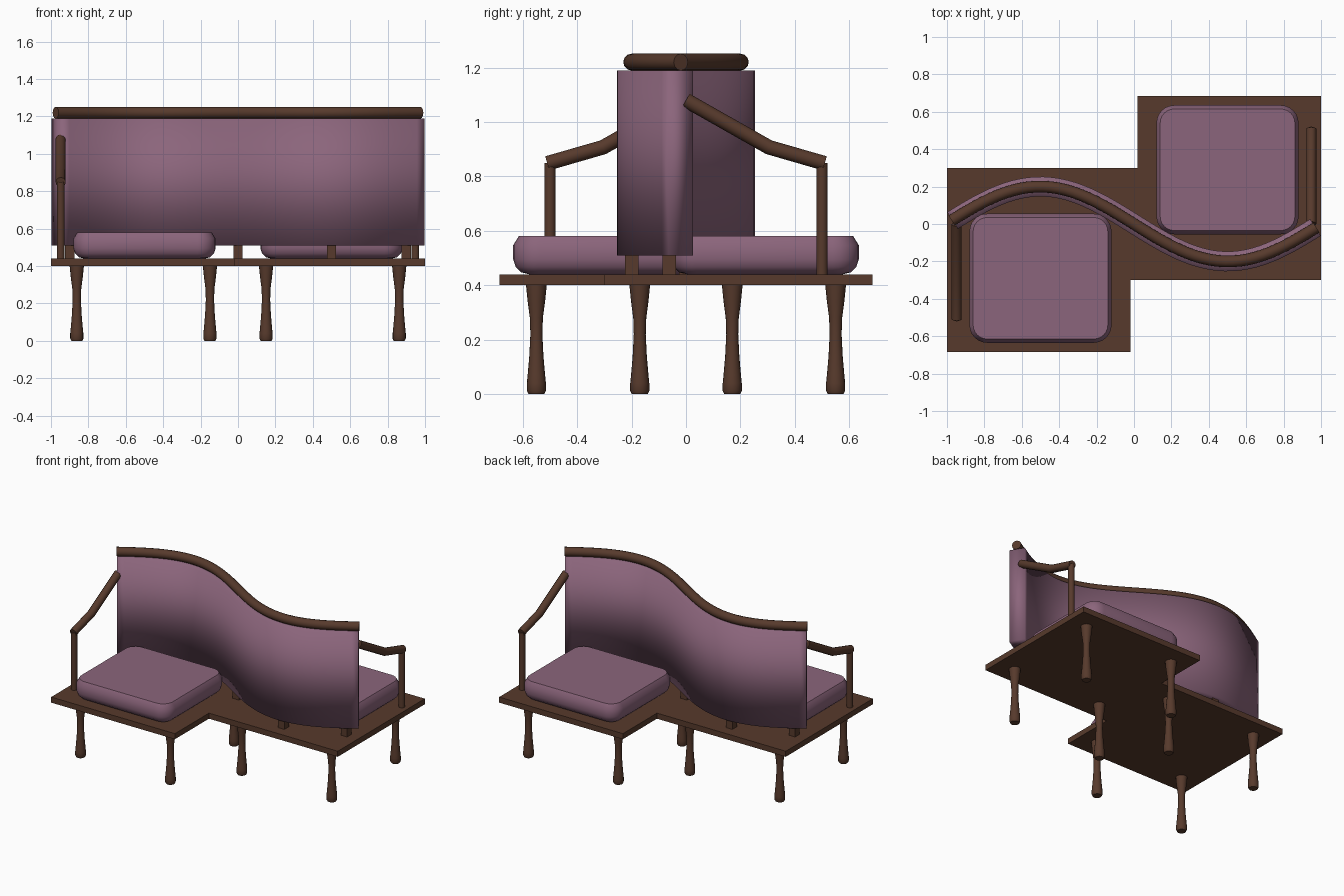
import bpy, bmesh, math
from mathutils import Vector

if "Cube" in bpy.data.objects:
    bpy.data.objects.remove(bpy.data.objects["Cube"])


def material(name, color):
    m = bpy.data.materials.new(name)
    m.diffuse_color = (*color, 1)
    m.use_nodes = True
    m.node_tree.nodes["Principled BSDF"].inputs["Base Color"].default_value = m.diffuse_color
    return m


wood = material("dark_wood", (0.095, 0.042, 0.025))
fabric = material("mauve_fabric", (0.26, 0.13, 0.20))


def loft(name, rings, mat, sharp=35):
    """Skin a list of equal-length loops and cap both ends."""
    bm = bmesh.new()
    loops = [[bm.verts.new(p) for p in ring] for ring in rings]
    n = len(loops[0])
    for a, b in zip(loops, loops[1:]):
        for i in range(n):
            j = (i + 1) % n
            bm.faces.new((a[i], a[j], b[j], b[i]))
    bm.faces.new(loops[0][::-1])
    bm.faces.new(loops[-1])
    bmesh.ops.recalc_face_normals(bm, faces=bm.faces[:])
    me = bpy.data.meshes.new(name)
    bm.to_mesh(me)
    bm.free()
    me.materials.append(mat)
    me.shade_smooth()
    if sharp:
        me.set_sharp_from_angle(angle=math.radians(sharp))
    ob = bpy.data.objects.new(name, me)
    bpy.context.collection.objects.link(ob)
    return ob


def prism(name, outline, z0, z1, mat):
    return loft(name, [[(x, y, z) for x, y in outline] for z in (z0, z1)], mat)


def turned(name, x, y, profile, mat, sides=16):
    ang = [2 * math.pi * i / sides for i in range(sides)]
    return loft(name, [[(x + r * math.cos(a), y + r * math.sin(a), z) for a in ang]
                       for r, z in profile], mat)


def pipe(name, path, r, mat, sides=12):
    pts = [Vector(p) for p in path]
    rings = []
    for i, p in enumerate(pts):
        t = (pts[min(i + 1, len(pts) - 1)] - pts[max(i - 1, 0)]).normalized()
        side = Vector((0, 0, 1)).cross(t).normalized()
        up = t.cross(side)
        rings.append([p + r * (math.cos(a) * side + math.sin(a) * up)
                      for a in (2 * math.pi * k / sides for k in range(sides))])
    return loft(name, rings, mat)


def rounded_rect(cx, cy, hx, hy, r, z, seg=6):
    pts = []
    for q, (sx, sy) in enumerate(((1, 1), (-1, 1), (-1, -1), (1, -1))):
        for k in range(seg + 1):
            a = math.pi / 2 * (q + k / seg)
            pts.append((cx + sx * (hx - r) + r * math.cos(a),
                        cy + sy * (hy - r) + r * math.sin(a), z))
    return pts


def s_curve(x):
    return -0.2 * math.sin(math.pi * x)


# Stepped platform
prism("platform", [(-1, -.685), (-.02, -.685), (-.02, -.3), (1, -.3),
                   (1, .685), (.02, .685), (.02, .3), (-1, .3)], 0.40, 0.44, wood)

# Curved upholstered back, soft shading over its edges
steps = 48
xs = [-0.97 + 1.94 * i / steps for i in range(steps + 1)]
sections = []
for x in xs:
    slope = -0.2 * math.pi * math.cos(math.pi * x)
    n = Vector((-slope, 1, 0)).normalized() * 0.053
    c = Vector((x, s_curve(x), 0))
    sections.append([c + n * s + Vector((0, 0, z))
                     for s, z in ((-1, .51), (1, .51), (1, 1.19), (-1, 1.19))])
loft("curved_back", sections, fabric, sharp=None)

# Rail along the top of the back
pipe("top_rail", [(x * 1.005, s_curve(x), 1.22) for x in xs], 0.031, wood)

# Short posts carrying the back
for x in (-.9, -.5, 0, .5, .9):
    y, h = s_curve(x), 0.025
    prism("back_support", [(x - h, y - h), (x + h, y - h), (x + h, y + h), (x - h, y + h)],
          0.44, 0.53, wood)

leg_profile = [(.029, 0), (.035, .012), (.035, .04), (.032, .07), (.026, .14),
               (.022, .22), (.024, .28), (.032, .34), (.038, .40)]
cushion_profile = [(.06, .44), (.03, .447), (.009, .467), (0, .495), (0, .547), (.02, .58)]

# Two facing seats, each the half-turn of the other
for s, label in ((1, "front"), (-1, "rear")):
    loft(label + "_cushion",
         [rounded_rect(-.5 * s, -.29 * s, .38 - d, .345 - d, .095 - d, z)
          for d, z in cushion_profile], fabric)
    for x in (-.862, -.15):
        for y in (-.55, .17):
            turned(label + "_leg", x * s, y * s, leg_profile, wood)
    turned(label + "_arm_post", -.948 * s, -.5 * s, [(.021, .44), (.021, .85)], wood, 12)
    pipe(label + "_armrest", [(-.948 * s, y * s, z) for y, z in
                              ((-.51, .848), (-.305, .907), (0, 1.08))], 0.027, wood)
